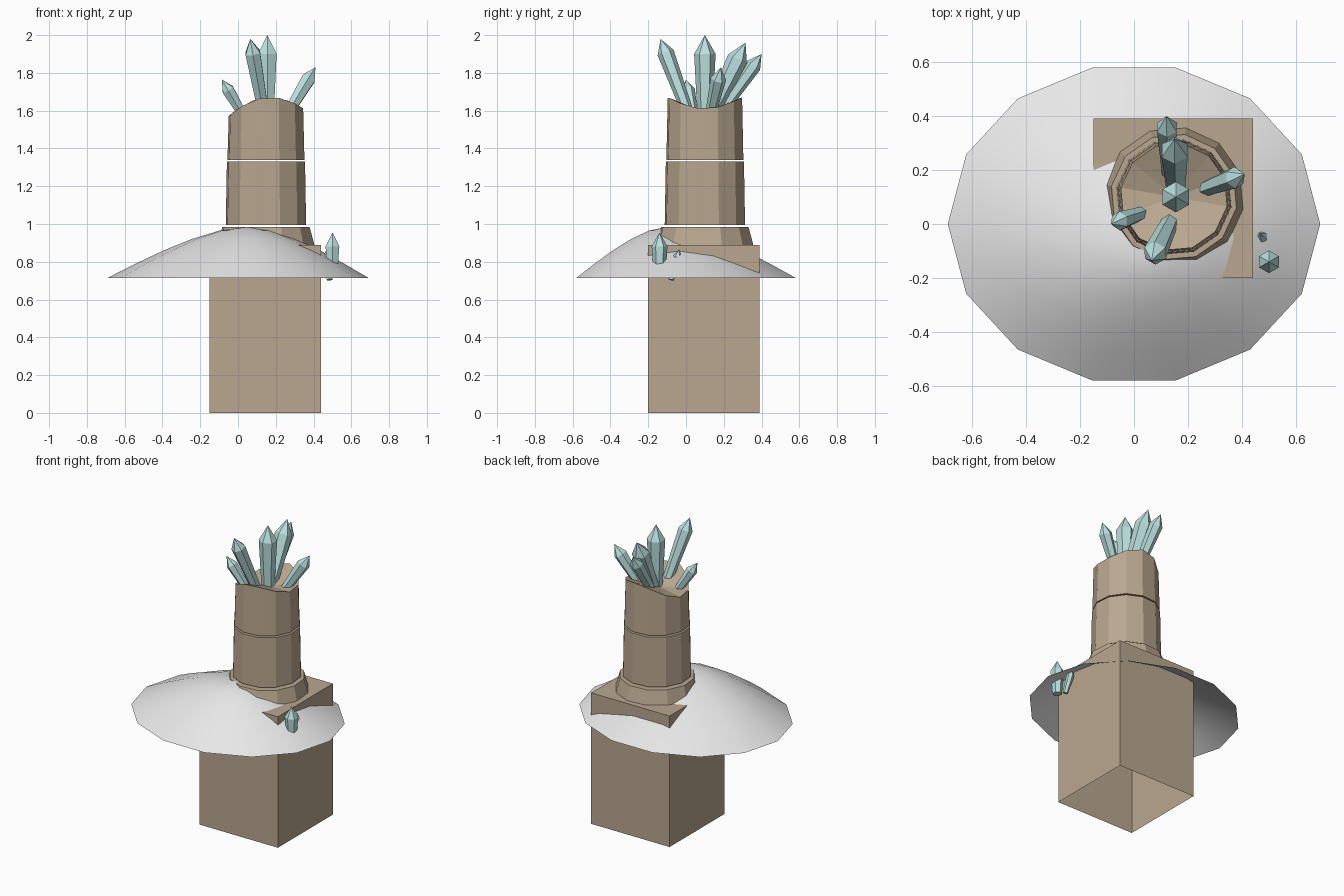
import bpy
import bmesh
from math import sin, cos, tau, radians
from mathutils import Vector

cube = bpy.data.objects.get("Cube")
if cube:
    bpy.data.objects.remove(cube)


def material(name, colour):
    m = bpy.data.materials.new(name)
    m.use_nodes = True
    m.diffuse_color = (*colour, 1)
    m.node_tree.nodes["Principled BSDF"].inputs["Base Color"].default_value = (*colour, 1)
    return m


STONE = material("warm stone", (0.49, 0.39, 0.28))
SNOW = material("snow white", (0.8, 0.8, 0.8))
ICE = material("pale ice", (0.5, 0.75, 0.74))


def finish(bm, name, mat, smooth=False):
    bmesh.ops.remove_doubles(bm, verts=bm.verts, dist=1e-5)
    mesh = bpy.data.meshes.new(name)
    bm.to_mesh(mesh)
    bm.free()
    mesh.materials.append(mat)
    for p in mesh.polygons:
        p.use_smooth = smooth
    obj = bpy.data.objects.new(name, mesh)
    bpy.context.collection.objects.link(obj)
    return obj


def loft(bm, rings, bottom=None, top=None):
    """Bridge rings of points; optional fan centres close the ends."""
    loops = [[bm.verts.new(p) for p in ring] for ring in rings]
    n = len(loops[0])
    for a, b in zip(loops, loops[1:]):
        for i in range(n):
            j = (i + 1) % n
            bm.faces.new((a[i], a[j], b[j], b[i]))
    for centre, ring, flip in ((bottom, loops[0], True), (top, loops[-1], False)):
        if centre is not None:
            c = bm.verts.new(centre)
            for i in range(n):
                pair = (ring[i], ring[(i + 1) % n])
                bm.faces.new((*(pair[::-1] if flip else pair), c))


# Square plinth, open underneath
bm = bmesh.new()
bmesh.ops.create_cube(bm, size=1)
for v in bm.verts:
    v.co = (v.co.x * 0.59 + 0.145, v.co.y * 0.59 + 0.095, (v.co.z + 0.5) * 0.89)
bm.faces.ensure_lookup_table()
floor = [f for f in bm.faces if f.calc_center_median().z < 0.01]
bmesh.ops.delete(bm, geom=floor, context='FACES_ONLY')
finish(bm, "plinth", STONE)

# Snow mound: an oval sheet whose peak leans towards the front
PEAK = Vector((0.05, -0.1))
profile = [(1, 0.715), (0.8, 0.79), (0.6, 0.86), (0.4, 0.92), (0.2, 0.965)]
rings = []
for t, z in profile:
    c = PEAK * (1 - t)
    rings.append([(c.x + 0.69 * t * cos(tau * i / 14), c.y + 0.595 * t * sin(tau * i / 14), z)
                  for i in range(14)])
bm = bmesh.new()
loft(bm, rings, top=(PEAK.x, PEAK.y, 0.985))
finish(bm, "snow_mound", SNOW, smooth=True)

# Column drums
AX, AY = 0.148, 0.1


def drum_ring(r, height):
    angles = [radians(-10) + tau * i / 12 for i in range(12)]
    return [(AX + r * sin(a), AY - r * cos(a), height(a)) for a in angles]


def broken_rim(a):
    return 1.59 + 0.08 * cos(a) ** 2 + 0.02 * sin(a)


drums = [("column_base", 0.26, 0.89, 0.235, lambda a: 0.983, 0.983),
         ("column_middle", 0.216, 0.995, 0.21, lambda a: 1.33, 1.33),
         ("column_broken_top", 0.207, 1.34, 0.2, broken_rim, 1.59)]
for name, r0, z0, r1, rim, centre_z in drums:
    bm = bmesh.new()
    loft(bm, [drum_ring(r0, lambda a: z0), drum_ring(r1, rim)],
         bottom=(AX, AY, z0), top=(AX, AY, centre_z))
    finish(bm, name, STONE)


# Six-sided crystals that widen upwards to a pointed tip
def crystal(name, base, tip, r):
    base, tip = Vector(base), Vector(tip)
    axis = tip - base
    turn = Vector((0, 0, 1)).rotation_difference(axis)
    shoulder = axis.length - 1.75 * r

    def ring(radius, z):
        return [base + turn @ Vector((radius * sin(tau * i / 6), radius * cos(tau * i / 6), z))
                for i in range(6)]
    bm = bmesh.new()
    loft(bm, [ring(0.7 * r, 0), ring(r, shoulder)], bottom=base, top=tip)
    finish(bm, name, ICE)


crystal("crystal_centre", (0.155, 0.1, 1.58), (0.155, 0.1, 2.0), 0.057)
crystal("crystal_front", (0.135, 0.01, 1.59), (0.065, -0.135, 1.98), 0.045)
crystal("crystal_back", (0.155, 0.13, 1.58), (0.15, 0.315, 1.96), 0.055)
crystal("crystal_far_back", (0.13, 0.19, 1.6), (0.12, 0.4, 1.9), 0.042)
crystal("crystal_left", (0.26, 0.13, 1.58), (0.41, 0.185, 1.83), 0.041)
crystal("crystal_right", (0.03, 0.04, 1.57), (-0.085, 0.0, 1.765), 0.036)
crystal("crystal_snow_large", (0.5, -0.14, 0.72), (0.5, -0.14, 0.955), 0.042)
crystal("crystal_snow_small", (0.485, -0.08, 0.705), (0.468, -0.035, 0.865), 0.024)
